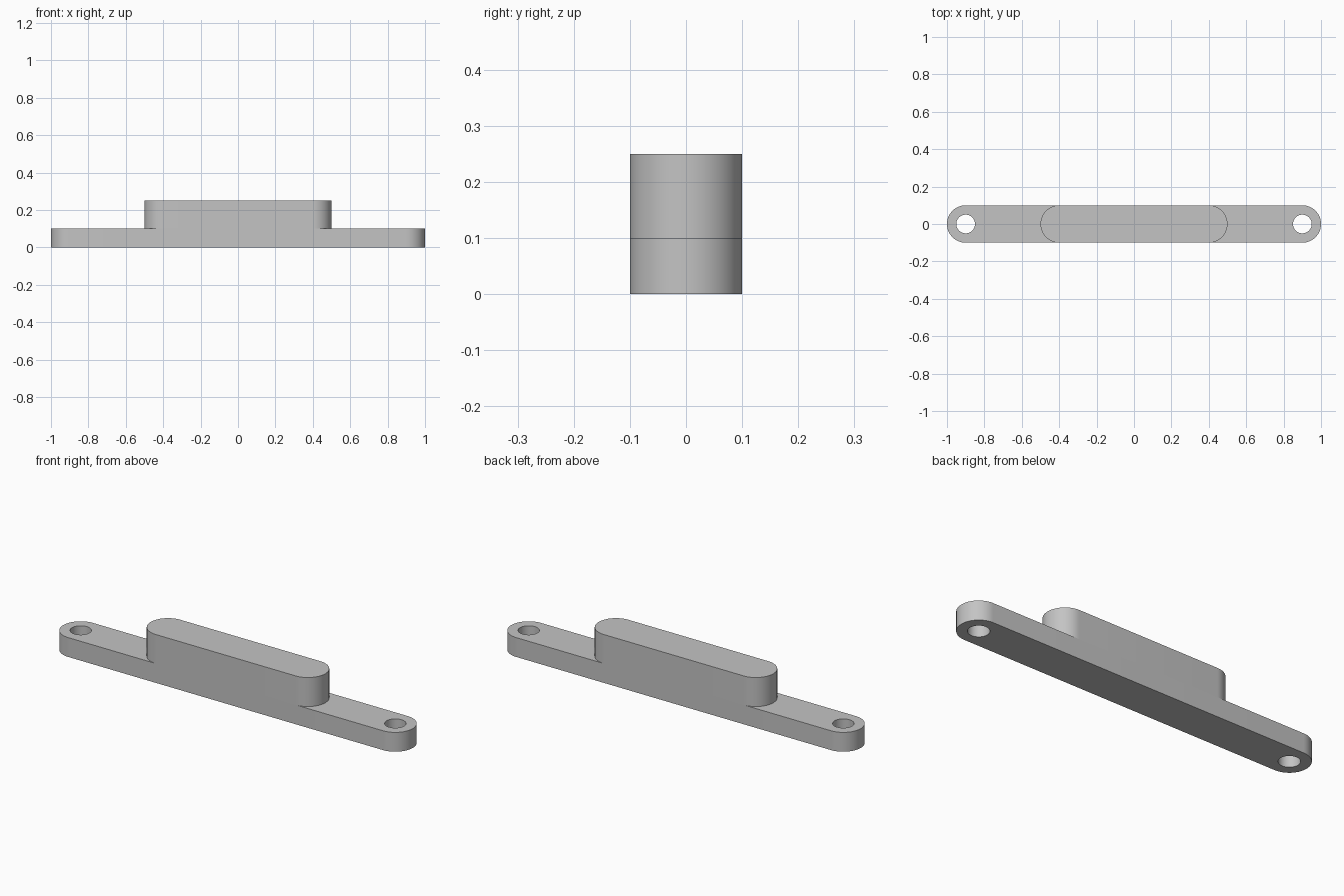
import bpy, bmesh
from math import pi, sin, cos, radians

cube = bpy.data.objects.get("Cube")
if cube:
    bpy.data.objects.remove(cube, do_unlink=True)

GREY = 0.55
RADIUS = 0.1          # rounded end radius, half the bar width
HOLE_RADIUS = 0.05
BASE_TOP = 0.1
BLOCK_TOP = 0.25
ARC_STEPS = 32

grey = bpy.data.materials.new("plain grey")
grey.use_nodes = True
grey.diffuse_color = (GREY, GREY, GREY, 1)
grey.node_tree.nodes["Principled BSDF"].inputs["Base Color"].default_value = (GREY, GREY, GREY, 1)


def rounded_bar(name, half_length, bottom, top):
    """Extrude a slot-shaped outline between two heights."""
    bm = bmesh.new()
    outline = []
    for side in (1, -1):
        for i in range(ARC_STEPS + 1):
            a = -pi / 2 + pi * i / ARC_STEPS
            x = half_length - RADIUS + RADIUS * cos(a)
            outline.append(bm.verts.new((side * x, side * RADIUS * sin(a), bottom)))
    floor = bm.faces.new(outline)
    lid = bmesh.ops.extrude_face_region(bm, geom=[floor], use_keep_orig=True)
    verts = [g for g in lid["geom"] if isinstance(g, bmesh.types.BMVert)]
    bmesh.ops.translate(bm, verts=verts, vec=(0, 0, top - bottom))
    bmesh.ops.recalc_face_normals(bm, faces=bm.faces)
    mesh = bpy.data.meshes.new(name)
    bm.to_mesh(mesh)
    bm.free()
    mesh.materials.append(grey)
    obj = bpy.data.objects.new(name, mesh)
    bpy.context.collection.objects.link(obj)
    return obj


def activate(obj):
    bpy.ops.object.select_all(action="DESELECT")
    obj.select_set(True)
    bpy.context.view_layer.objects.active = obj


# Long mounting base and the raised block on it
base = rounded_bar("mounting_base", 1.0, 0, BASE_TOP)
block = rounded_bar("raised_block", 0.5, BASE_TOP, BLOCK_TOP)

# Screw holes through both ends, concentric with the rounded ends
for side in (-1, 1):
    bpy.ops.mesh.primitive_cylinder_add(
        vertices=2 * ARC_STEPS, radius=HOLE_RADIUS, depth=4 * BASE_TOP,
        location=(side * (1 - RADIUS), 0, BASE_TOP / 2))
    cutter = bpy.context.object
    cutter.name = "hole_cutter"
    cutter.hide_render = True
    cutter.data.materials.append(grey)
    hole = base.modifiers.new("screw_hole", "BOOLEAN")
    hole.operation = "DIFFERENCE"
    hole.solver = "EXACT"
    hole.object = cutter
    activate(base)
    bpy.ops.object.modifier_apply(modifier=hole.name)
    bpy.data.objects.remove(cutter, do_unlink=True)

# Smooth rounded walls with crisp rims
for part in (base, block):
    activate(part)
    bpy.ops.object.shade_smooth_by_angle(angle=radians(30))
